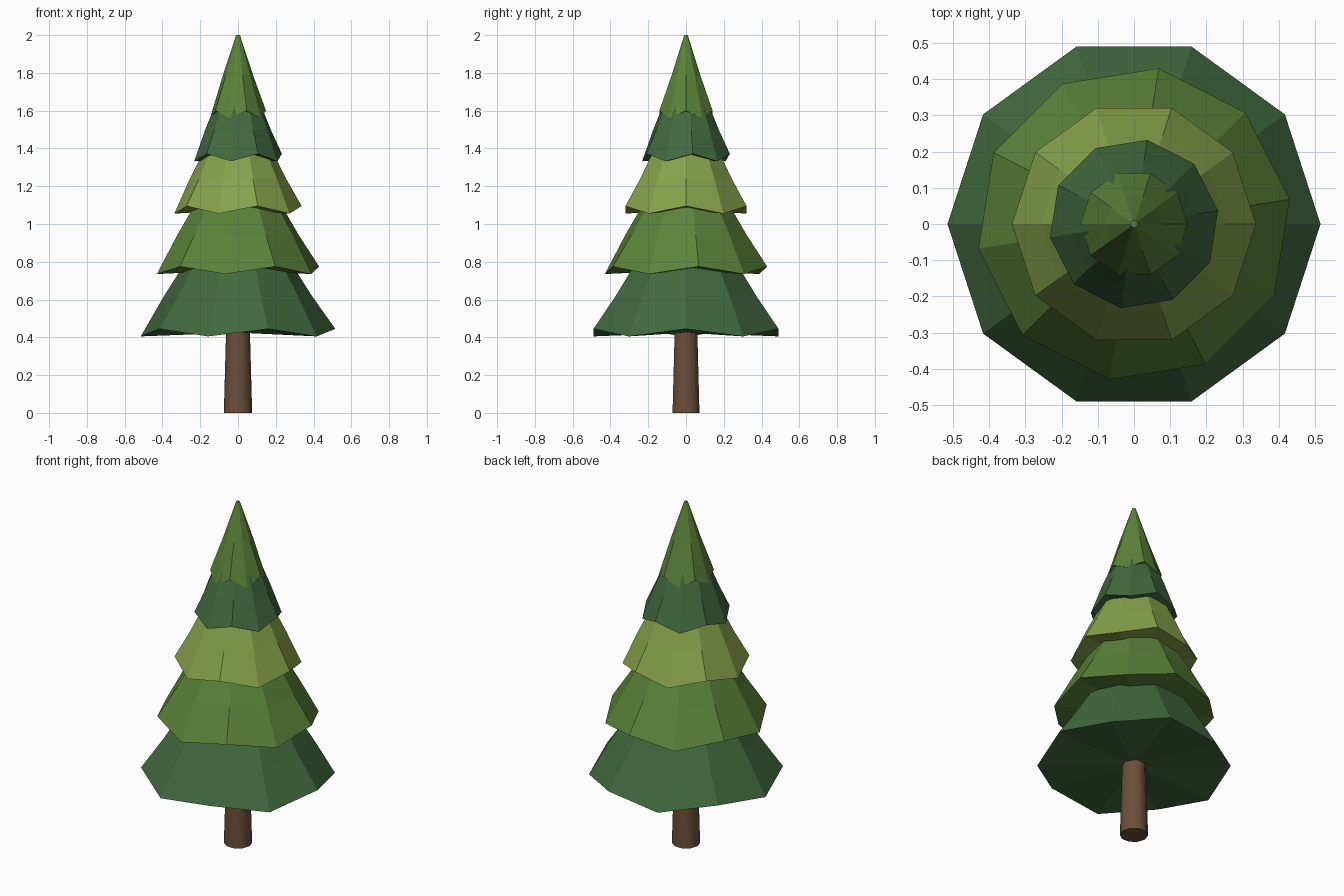
import bpy, bmesh, math

if "Cube" in bpy.data.objects:
    bpy.data.objects.remove(bpy.data.objects["Cube"])

def material(name, srgb):
    m = bpy.data.materials.new(name)
    lin = [((c / 255 + 0.055) / 1.055) ** 2.4 for c in srgb]
    m.diffuse_color = (*lin, 1)
    m.use_nodes = True
    m.node_tree.nodes["Principled BSDF"].inputs["Base Color"].default_value = m.diffuse_color
    return m

DARK = material("dark green", (65, 105, 62))
MID = material("mid green", (91, 131, 57))
LIGHT = material("olive green", (135, 162, 74))
BARK = material("bark brown", (108, 79, 57))
SIDES = 10

def lathe(name, rings, mat, turn=0.0):
    """Stack of ten-sided rings (radius, z, zigzag), closed at both ends."""
    bm = bmesh.new()
    loops = []
    for r, z, zig in rings:
        loop = []
        for k in range(SIDES):
            a = math.radians(turn) + math.tau * k / SIDES
            loop.append(bm.verts.new((r * math.cos(a), r * math.sin(a),
                                      z + (zig if k % 2 == 0 else -zig))))
        loops.append(loop)
    for low, high in zip(loops, loops[1:]):
        for k in range(SIDES):
            n = (k + 1) % SIDES
            bm.faces.new((low[k], low[n], high[n], high[k]))
    # underside fan and flat top
    centre = bm.verts.new((0, 0, rings[0][1]))
    for k in range(SIDES):
        bm.faces.new((loops[0][(k + 1) % SIDES], loops[0][k], centre))
    bm.faces.new(loops[-1])
    bmesh.ops.recalc_face_normals(bm, faces=bm.faces)
    me = bpy.data.meshes.new(name)
    bm.to_mesh(me)
    bm.free()
    me.materials.append(mat)
    ob = bpy.data.objects.new(name, me)
    bpy.context.collection.objects.link(ob)
    return ob

# trunk, smooth sided
trunk = lathe("trunk", [(0.075, 0, 0), (0.062, 0.47, 0)], BARK)
bpy.context.view_layer.objects.active = trunk
trunk.select_set(True)
bpy.ops.object.shade_smooth_by_angle(angle=math.radians(40))

# foliage tiers: base radius, base z, top radius, top z, turn, colour
tiers = [
    (0.515, 0.425, 0.270, 0.81, 0, DARK),
    (0.435, 0.755, 0.215, 1.13, 9, MID),
    (0.337, 1.075, 0.175, 1.40, 0, LIGHT),
    (0.235, 1.352, 0.115, 1.65, 9, DARK),
    (0.148, 1.580, 0.010, 2.00, 0, MID),
]
for i, (r0, z0, r1, z1, turn, mat) in enumerate(tiers):
    mid = ((r0 + r1) / 2, (z0 + z1) / 2, 0)
    lathe(f"foliage_tier_{i + 1}", [(r0, z0, 0.02), mid, (r1, z1, 0)], mat, turn)
